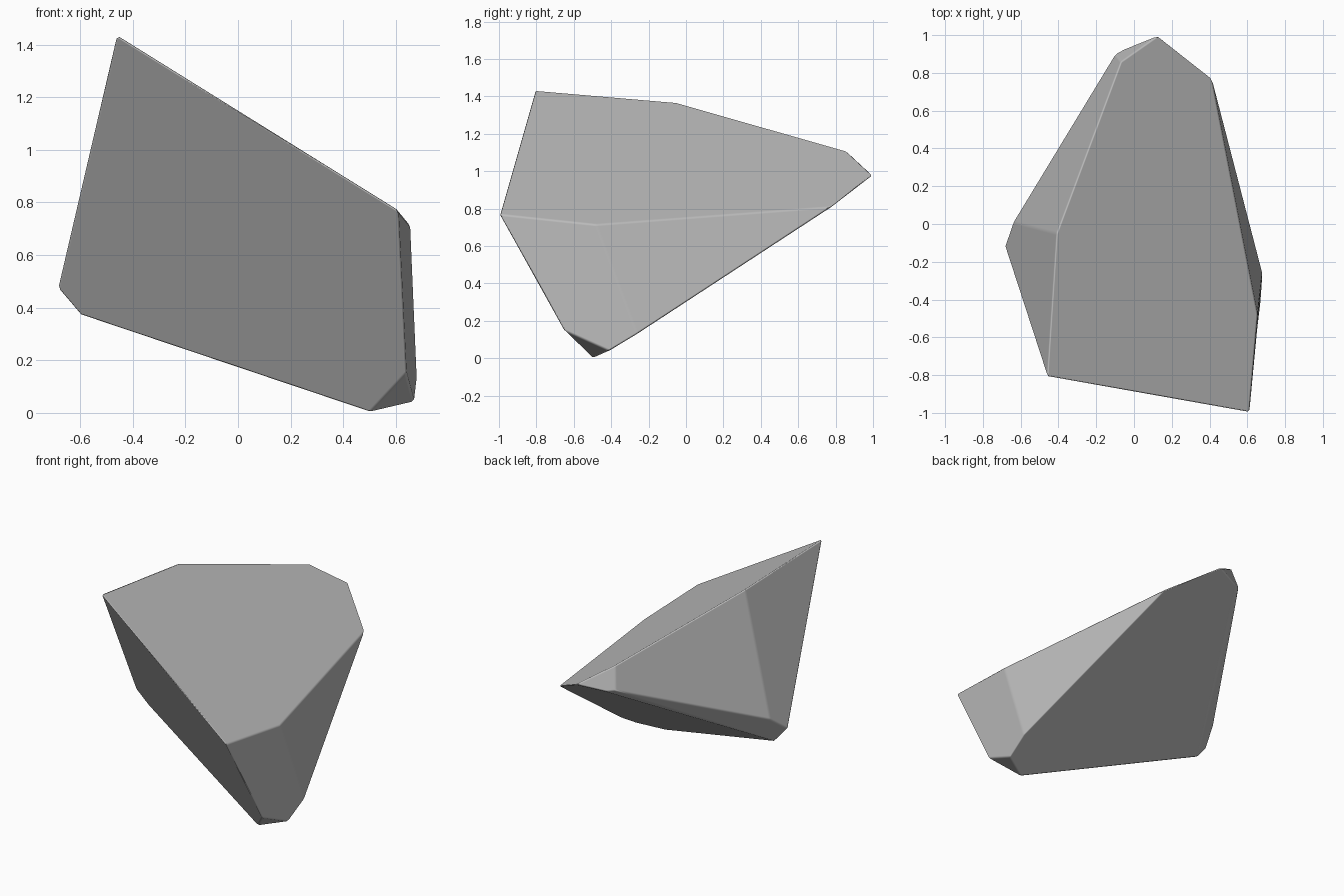
import bpy
import bmesh
import math

cube = bpy.data.objects.get("Cube")
if cube:
    bpy.data.objects.remove(cube, do_unlink=True)

# Plain stone colour
stone = bpy.data.materials.new("stone grey")
stone.use_nodes = True
grey = (0.5, 0.5, 0.5, 1.0)
stone.diffuse_color = grey
stone.node_tree.nodes["Principled BSDF"].inputs["Base Color"].default_value = grey

# Corners of the chipped rock, grouped by region
top_corners = [(-.46, -.81, 1.435), (.61, -1, .77), (.655, -.48, .715),
               (.41, .78, .81), (.13, 1, .98), (-.07, .86, 1.11), (-.41, -.05, 1.37)]
left_corners = [(-.685, -.12, .47), (-.64, .01, .57), (-.6, -.1, .37),
                (-.1, .9, .96), (-.05, .93, .953)]
foot_corners = [(.5, -.5, 0), (.64, -.655, .15), (.67, -.41, .04), (.68, -.26, .13)]

# Wrap the corners in a convex shell and merge each flat facet
bm = bmesh.new()
for corner in top_corners + left_corners + foot_corners:
    bm.verts.new(corner)
bmesh.ops.convex_hull(bm, input=bm.verts[:])
bmesh.ops.dissolve_limit(bm, angle_limit=math.radians(5),
                         verts=bm.verts[:], edges=bm.edges[:])
bmesh.ops.recalc_face_normals(bm, faces=bm.faces[:])
mesh = bpy.data.meshes.new("rock")
bm.to_mesh(mesh)
bm.free()
mesh.materials.append(stone)

rock = bpy.data.objects.new("rock", mesh)
bpy.context.collection.objects.link(rock)
bpy.context.view_layer.objects.active = rock
rock.select_set(True)
bpy.ops.object.shade_smooth()

# Narrow worn edges with flat-looking facets
bevel = rock.modifiers.new("worn edges", 'BEVEL')
bevel.width = 0.01
bevel.segments = 1
bevel.limit_method = 'ANGLE'
bevel.angle_limit = math.radians(10)
bevel.harden_normals = True
